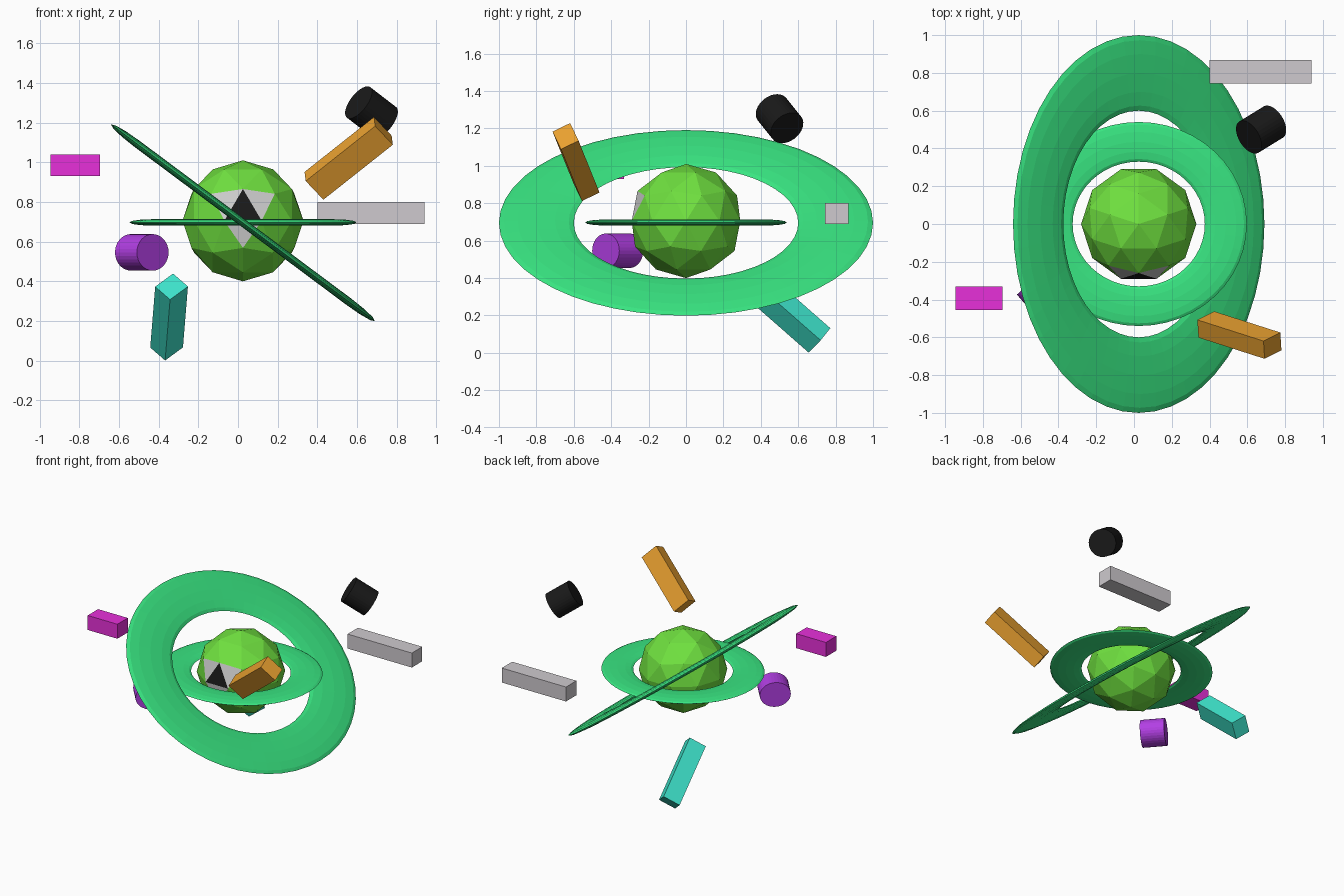
import bpy, bmesh, math
from mathutils import Matrix, Vector

if "Cube" in bpy.data.objects:
    bpy.data.objects.remove(bpy.data.objects["Cube"])


def material(name, rgb):
    m = bpy.data.materials.new(name)
    m.diffuse_color = (*rgb, 1)
    m.use_nodes = True
    m.node_tree.nodes["Principled BSDF"].inputs["Base Color"].default_value = m.diffuse_color
    return m


def make(name, bm, matrix, *mats):
    bm.transform(matrix)
    bmesh.ops.recalc_face_normals(bm, faces=bm.faces)
    mesh = bpy.data.meshes.new(name)
    bm.to_mesh(mesh)
    bm.free()
    for m in mats:
        mesh.materials.append(m)
    obj = bpy.data.objects.new(name, mesh)
    bpy.context.collection.objects.link(obj)
    return obj


def frame(center, a, b, c):
    """Matrix mapping the unit axes to the full edge vectors a, b, c."""
    m = Matrix((a, b, c)).transposed().to_4x4()
    m.translation = center
    return m


def box(name, mat, center, a, b, c):
    bm = bmesh.new()
    bmesh.ops.create_cube(bm, size=1)
    return make(name, bm, frame(center, a, b, c), mat)


def drum(name, mat, center, a, b, c):
    bm = bmesh.new()
    bmesh.ops.create_cone(bm, cap_ends=True, segments=32, radius1=1, radius2=1, depth=1)
    return make(name, bm, frame(center, a, b, c), mat)


def ring(name, mat, major, minor, half_thick, x_scale, tilt):
    bm = bmesh.new()
    n, k = 48, 12
    grid = []
    for i in range(n):
        t = 2 * math.pi * i / n
        row = []
        for j in range(k):
            p = 2 * math.pi * j / k
            r = major + minor * math.cos(p)
            row.append(bm.verts.new((r * math.cos(t) * x_scale, r * math.sin(t),
                                     half_thick * math.sin(p))))
        grid.append(row)
    for i in range(n):
        for j in range(k):
            i2, j2 = (i + 1) % n, (j + 1) % k
            bm.faces.new((grid[i][j], grid[i2][j], grid[i2][j2], grid[i][j2]))
    return make(name, bm, Matrix.Translation(CORE) @ Matrix.Rotation(tilt, 4, 'Y'), mat)


CORE = Vector((0.025, 0, 0.705))
green = material("leaf_green", (0.16, 0.75, 0.05))
ring_green = material("ring_green", (0.04, 0.78, 0.22))
black = material("black", (0.01, 0.01, 0.01))
grey = material("pale_grey", (0.7, 0.7, 0.7))

# Faceted core with one dark eye facet and three pale facets around it
bm = bmesh.new()
bmesh.ops.create_icosphere(bm, subdivisions=2, radius=0.305,
                           matrix=Matrix.Rotation(math.radians(18), 4, 'Z'))
e = math.radians(10.8)
look = Vector((0, -math.cos(e), math.sin(e)))
facets = sorted(bm.faces, key=lambda f: -f.calc_center_median().normalized().dot(look))
facets[0].material_index = 1
for f in facets[1:4]:
    f.material_index = 2
make("core", bm, Matrix.Translation(CORE), green, black, grey)

# Flattened rings
tilt = math.radians(36.7)
ring("inner_ring", ring_green, 0.435, 0.105, 0.016, 1.06, 0).location.z = -0.008
ring("outer_ring", ring_green, 0.8, 0.2, 0.02, 0.83, tilt).location.z = -0.01

# Floating blocks
box("magenta_block", material("magenta", (0.8, 0.03, 0.7)), (-0.82, -0.393, 0.985),
    (0.25, 0, 0), (0, 0.125, 0), (0, 0, 0.11))
box("grey_block", material("warm_grey", (0.62, 0.59, 0.62)), (0.67, 0.807, 0.745),
    (0.54, 0, 0), (0, 0.125, 0), (0, 0, 0.11))
box("orange_block", material("orange", (0.83, 0.36, 0.03)), (0.558, -0.588, 1.02),
    (0.35, -0.112, 0.277), (-0.006, 0.094, 0.046), (0.089, 0.045, -0.094))
box("teal_block", material("teal", (0.05, 0.8, 0.62)), (-0.3475, 0.539, 0.22),
    (-0.025, 0.35, -0.307), (0.09, 0.0636, 0.066), (0.075, -0.0517, -0.065))

# Floating drums: two radius vectors, then the full axis
drum("purple_drum", material("purple", (0.45, 0.05, 0.78)), (-0.485, -0.365, 0.546),
     (0.08, 0.0725, 0), (0, 0, 0.092), (0.11, -0.128, 0))
axis = Vector((0.13, 0.08, -0.10))
side = axis.cross(Vector((0, 0, 1))).normalized()
drum("black_drum", black, (0.673, 0.5, 1.252),
     side * 0.097, axis.cross(side).normalized() * 0.097, axis)
